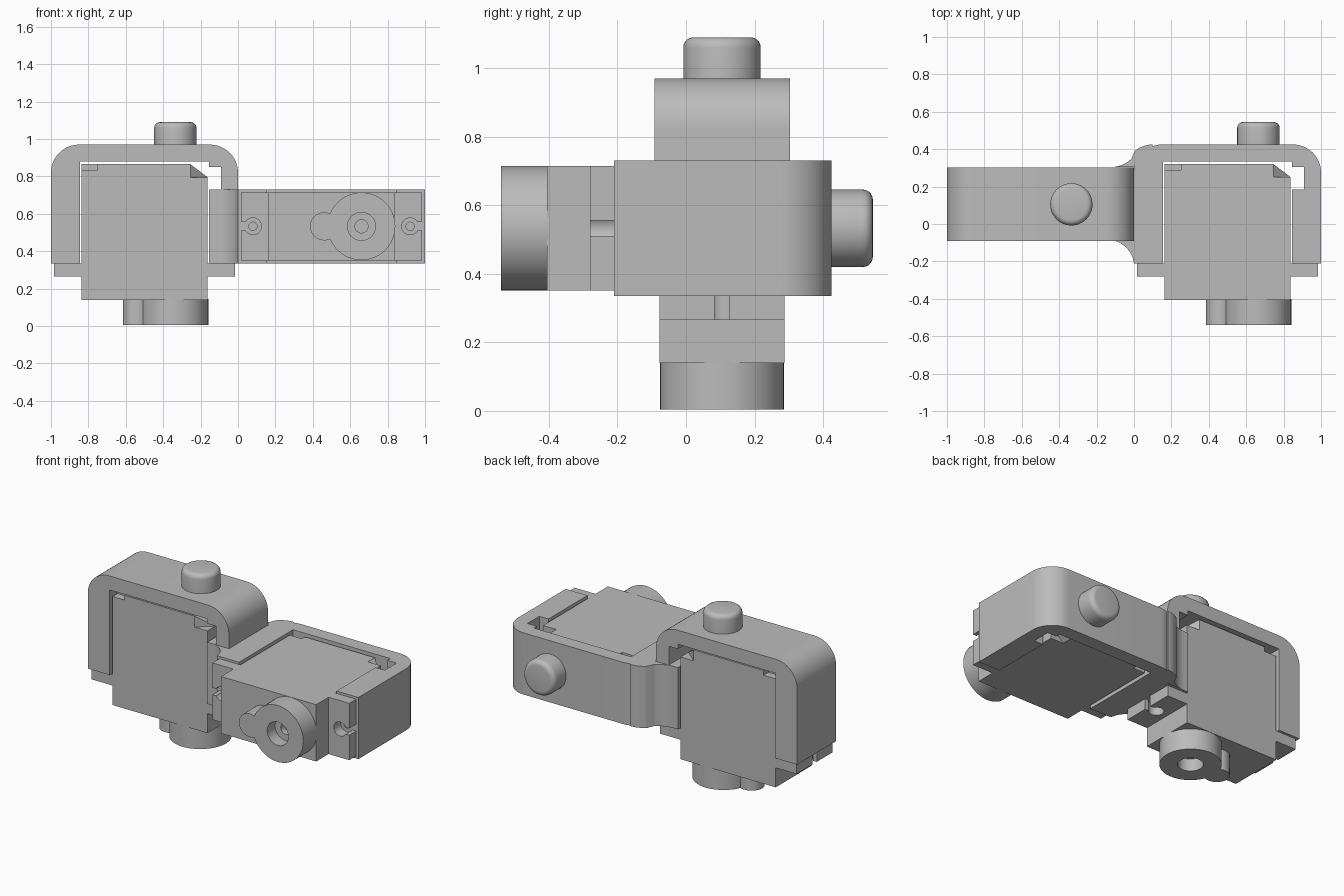
import bpy, bmesh, math
from mathutils import Matrix, Vector

cube = bpy.data.objects.get("Cube")
if cube:
    bpy.data.objects.remove(cube)

grey = bpy.data.materials.new("plain grey")
grey.use_nodes = True
COLOUR = (0.5, 0.5, 0.5, 1)
grey.diffuse_color = COLOUR
grey.node_tree.nodes["Principled BSDF"].inputs["Base Color"].default_value = COLOUR

MID = 0.533            # centre height of the lying unit
LOW, HIGH = 0.335, 0.73  # bracket thickness
BODY_LOW, BODY_HIGH = 0.351, 0.715


def add(name, bm):
    bmesh.ops.recalc_face_normals(bm, faces=bm.faces)
    mesh = bpy.data.meshes.new(name)
    bm.to_mesh(mesh)
    bm.free()
    mesh.materials.append(grey)
    obj = bpy.data.objects.new(name, mesh)
    bpy.context.collection.objects.link(obj)
    return obj


def prism(name, points, low, high):
    """Extrude an outline in x and y from low to high."""
    bm = bmesh.new()
    face = bm.faces.new([bm.verts.new((x, y, low)) for x, y in points])
    ext = bmesh.ops.extrude_face_region(bm, geom=[face])
    verts = [g for g in ext["geom"] if isinstance(g, bmesh.types.BMVert)]
    bmesh.ops.translate(bm, verts=verts, vec=(0, 0, high - low))
    return add(name, bm)


def box(name, x0, x1, y0, y1, low, high):
    return prism(name, [(x0, y0), (x1, y0), (x1, y1), (x0, y1)], low, high)


def rod(name, x, y0, y1, radius, rim=0):
    """Cylinder along y, with an optional rounded far rim."""
    bm = bmesh.new()
    turn = Matrix.Translation((x, (y0 + y1) / 2, MID)) @ Matrix.Rotation(math.pi / 2, 4, "X")
    bmesh.ops.create_cone(bm, cap_ends=True, segments=48, radius1=radius,
                          radius2=radius, depth=y1 - y0, matrix=turn)
    if rim:
        edges = [e for e in bm.edges if all(v.co.y > y1 - 0.001 for v in e.verts)]
        bmesh.ops.bevel(bm, geom=edges, offset=rim, segments=5, profile=0.5, affect="EDGES")
    return add(name, bm)


def arc(cx, cy, radius, start, end, steps=12):
    angles = [math.radians(start + (end - start) * i / steps) for i in range(steps + 1)]
    return [(cx + radius * math.cos(a), cy + radius * math.sin(a)) for a in angles]


def combine(target, others, operation="DIFFERENCE"):
    """Apply booleans and drop the tools."""
    for other in others:
        mod = target.modifiers.new("cut", "BOOLEAN")
        mod.operation = operation
        mod.solver = "EXACT"
        mod.object = other
    graph = bpy.context.evaluated_depsgraph_get()
    mesh = bpy.data.meshes.new_from_object(target.evaluated_get(graph))
    target.modifiers.clear()
    target.data = mesh
    for other in others:
        bpy.data.objects.remove(other)
    return target


# Bracket: U-shaped, rounded at the back, relieved inside one arm
outline = [(0, -0.21)] + arc(0.15, 0.275, 0.15, 180, 90) + arc(0.85, 0.275, 0.15, 90, 0)
outline += [(1, -0.21), (0.845, -0.21), (0.845, 0.185), (0.91, 0.185), (0.91, 0.305),
            (0.845, 0.305), (0.845, 0.335), (0.155, 0.335), (0.155, -0.21)]
bracket = prism("bracket", outline, LOW, HIGH)
combine(bracket, [rod("pilot", x, -0.3, -0.08, 0.022) for x in (0.08, 0.92)])

# Pivot stud on the back of the bracket
stud = rod("pivot_stud", 0.665, 0.42, 0.545, 0.113, 0.03)

# Motor case with a clipped corner
case = prism("motor_case", [(0.163, -0.405), (0.838, -0.405), (0.838, 0.25),
                            (0.745, 0.32), (0.163, 0.32)], BODY_LOW, BODY_HIGH)
cutters = []
for face, inward in ((BODY_HIGH, -1), (BODY_LOW, 1)):
    lip = face - 0.01 * inward
    # sloped wire relief
    bm = bmesh.new()
    for p in ((0.745, 0.33, face), (0.745, 0.25, face), (0.85, 0.25, lip), (0.745, 0.33, lip),
              (0.745, 0.25, lip), (0.85, 0.25, face + 0.09 * inward), (0.85, 0.33, face + 0.09 * inward),
              (0.85, 0.33, lip)):
        bm.verts.new(p)
    bmesh.ops.convex_hull(bm, input=bm.verts)
    cutters.append(add("relief", bm))
    # small step at the other corner
    lo, hi = sorted((lip, face + 0.05 * inward))
    cutters.append(box("step", 0.15, 0.25, 0.29, 0.33, lo, hi))
combine(case, cutters)

# Slotted mounting ears
ears = []
for side, x0, x1, hole, slot in (("right", 0.015, 0.163, 0.08, 0.0), ("left", 0.838, 0.985, 0.92, 1.0)):
    ear = box("mounting_ear_" + side, x0, x1, -0.28, -0.21, BODY_LOW, BODY_HIGH)
    a, b = sorted((hole, slot))
    combine(ear, [rod("hole", hole, -0.3, -0.2, 0.045),
                  box("slot", a, b, -0.3, -0.2, MID - 0.022, MID + 0.022)])
    ears.append(ear)

# Output housing: big round boss, small boss beside it, stepped bore
housing = rod("output_housing", 0.66, -0.54, -0.4, 0.181)
combine(housing, [rod("side_boss", 0.46, -0.54, -0.4, 0.075)], "UNION")
combine(housing, [rod("bore", 0.66, -0.56, -0.46, 0.075)])
combine(housing, [rod("screw_bore", 0.66, -0.5, -0.42, 0.035)])

# Second unit: the same parts stood upright beside the first
parts = [bracket, stud, case, housing] + ears
stand = Matrix.Translation((-1, MID + 0.105, 0.545)) @ Matrix.Rotation(math.pi / 2, 4, "X")
for part in parts:
    twin = part.copy()
    twin.name = "upright_" + part.name
    twin.matrix_world = stand
    bpy.context.collection.objects.link(twin)

# Curved gussets joining both brackets
front = arc(-0.14, -0.225, 0.14, 90, 6) + [(0, -0.21), (0, -0.09)]
front_gusset = prism("front_gusset", front, LOW, HIGH)
back = arc(-0.12, 0.455, 0.15, 270, 315, 8) + arc(0.1, 0.275, 0.15, 130, 90, 8) + [(0.1, 0.4), (0, 0.305)]
back_gusset = prism("back_gusset", back, LOW, HIGH)

# Smooth the round parts, keep edges sharp
bpy.ops.object.select_all(action="DESELECT")
smooth = parts + [front_gusset, back_gusset]
for obj in smooth:
    for poly in obj.data.polygons:
        poly.use_smooth = True
    obj.data.set_sharp_from_angle(angle=math.radians(30))
